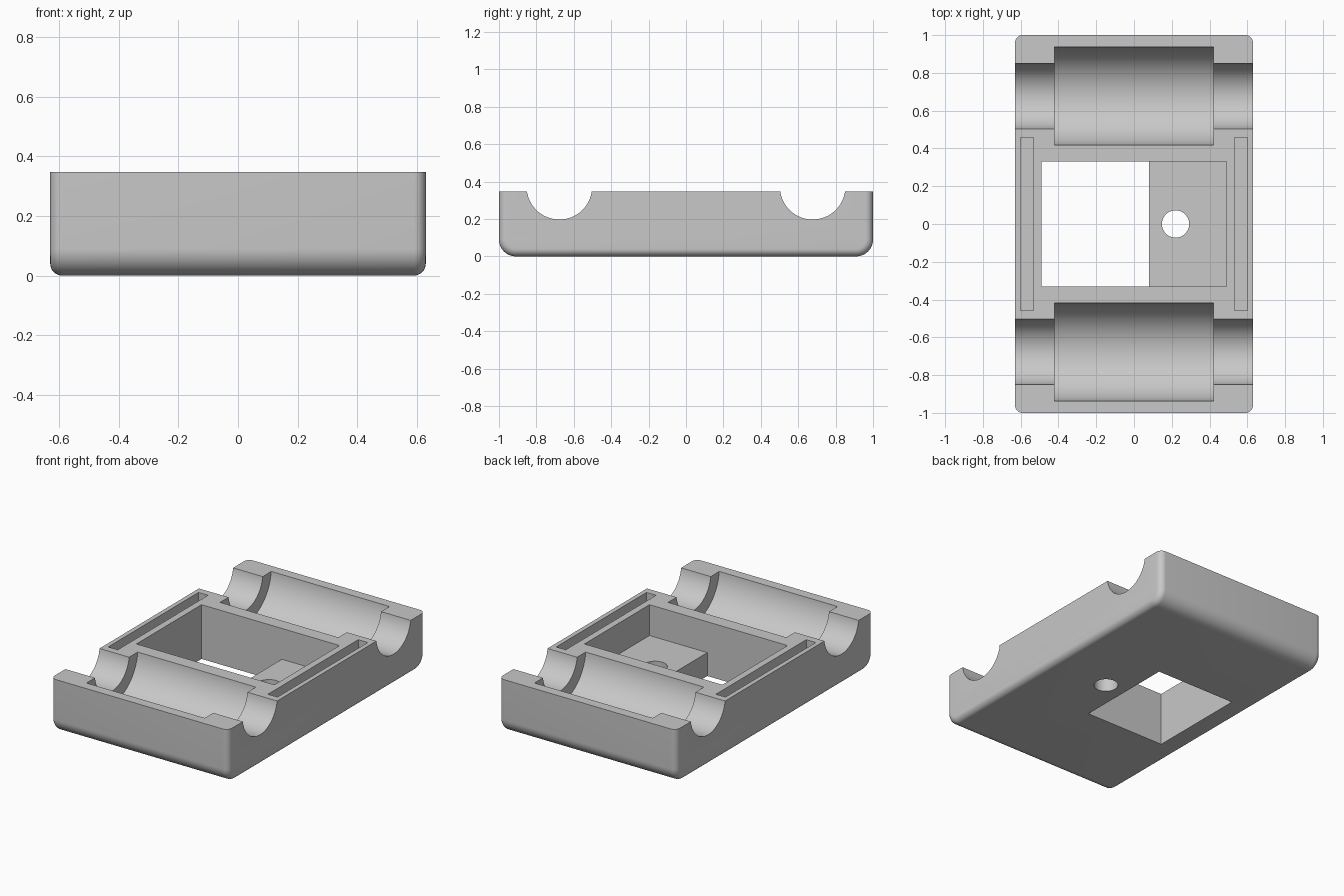
import bpy, bmesh, math
from mathutils import Vector, Matrix

HALF_X, HALF_Y, TOP = 0.63, 1.0, 0.348
FILLET, END_FILLET = 0.09, 0.04

if "Cube" in bpy.data.objects:
    bpy.data.objects.remove(bpy.data.objects["Cube"])

grey = bpy.data.materials.new("plain grey")
grey.use_nodes = True
grey.diffuse_color = (0.58, 0.58, 0.58, 1)
grey.node_tree.nodes["Principled BSDF"].inputs["Base Color"].default_value = grey.diffuse_color


def add_object(name, bm):
    bmesh.ops.recalc_face_normals(bm, faces=bm.faces[:])
    mesh = bpy.data.meshes.new(name)
    bm.to_mesh(mesh)
    bm.free()
    mesh.materials.append(grey)
    obj = bpy.data.objects.new(name, mesh)
    bpy.context.collection.objects.link(obj)
    return obj


def box(name, lo, hi):
    lo, hi = Vector(lo), Vector(hi)
    bm = bmesh.new()
    bmesh.ops.create_cube(bm, size=1, matrix=Matrix.Translation((lo + hi) / 2)
                          @ Matrix.Diagonal((*(hi - lo), 1)))
    return add_object(name, bm)


def cylinder(name, centre, radius, length, axis):
    bm = bmesh.new()
    turn = Matrix.Rotation(math.pi / 2, 4, "Y") if axis == "X" else Matrix()
    bmesh.ops.create_cone(bm, cap_ends=True, segments=96, radius1=radius, radius2=radius,
                          depth=length, matrix=Matrix.Translation(centre) @ turn)
    return add_object(name, bm)


def rounded_tray():
    # Side profile with rounded lower corners, extended above the rim
    tall = TOP + 0.2
    profile = [(HALF_Y, tall), (-HALF_Y, tall)]
    steps = 16
    for side, start in ((-1, math.pi), (1, 1.5 * math.pi)):
        for i in range(steps + 1):
            a = start + i / steps * math.pi / 2
            profile.append((side * (HALF_Y - FILLET) + FILLET * math.cos(a),
                            FILLET + FILLET * math.sin(a)))
    bm = bmesh.new()
    face = bm.faces.new([bm.verts.new((-HALF_X, y, z)) for y, z in profile])
    moved = bmesh.ops.extrude_face_region(bm, geom=[face], use_keep_orig=True)["geom"]
    bmesh.ops.translate(bm, vec=(2 * HALF_X, 0, 0),
                        verts=[g for g in moved if isinstance(g, bmesh.types.BMVert)])
    bmesh.ops.recalc_face_normals(bm, faces=bm.faces[:])
    # Round both end outlines, then trim level at the rim
    rims = [e for e in bm.edges if abs(e.verts[0].co.x - e.verts[1].co.x) < 1e-5]
    bmesh.ops.bevel(bm, geom=rims, offset=END_FILLET, segments=8, profile=0.5,
                    affect="EDGES", clamp_overlap=False)
    bmesh.ops.remove_doubles(bm, verts=bm.verts[:], dist=1e-5)
    cut = bmesh.ops.bisect_plane(bm, geom=bm.verts[:] + bm.edges[:] + bm.faces[:],
                                 plane_co=(0, 0, TOP), plane_no=(0, 0, 1), clear_outer=True)
    bmesh.ops.contextual_create(
        bm, geom=[g for g in cut["geom_cut"] if isinstance(g, bmesh.types.BMEdge)])
    return add_object("tray_body", bm)


body = rounded_tray()
cutters = []

# Roller pockets and axle channels at both ends, slots along both sides
for s in (-1, 1):
    centre = (0, s * 0.677, 0.372)
    cutters.append(cylinder("axle_cutter", centre, 0.175, 2, "X"))
    cutters.append(cylinder("roller_cutter", centre, 0.261, 0.84, "X"))
    cutters.append(box("slot_cutter", (s * 0.567 - 0.034, -0.458, TOP - 0.06),
                       (s * 0.567 + 0.034, 0.458, TOP + 0.1)))

# Central well with a shelf on one side, open floor on the other
cutters.append(box("well_cutter", (-0.49, -0.33, 0.15), (0.49, 0.33, TOP + 0.1)))
cutters.append(box("floor_cutter", (-0.49, -0.33, -0.1), (0.08, 0.33, TOP + 0.1)))
cutters.append(cylinder("screw_hole_cutter", (0.22, 0, 0.1), 0.072, 0.5, "Z"))

bpy.context.view_layer.objects.active = body
for cutter in cutters:
    cutter.hide_render = True
    mod = body.modifiers.new("cut", "BOOLEAN")
    mod.operation = "DIFFERENCE"
    mod.solver = "EXACT"
    mod.object = cutter
    bpy.ops.object.modifier_apply(modifier=mod.name)
    bpy.data.objects.remove(cutter)

bpy.ops.object.select_all(action="DESELECT")
body.select_set(True)
bpy.ops.object.shade_smooth_by_angle(angle=math.radians(30))
